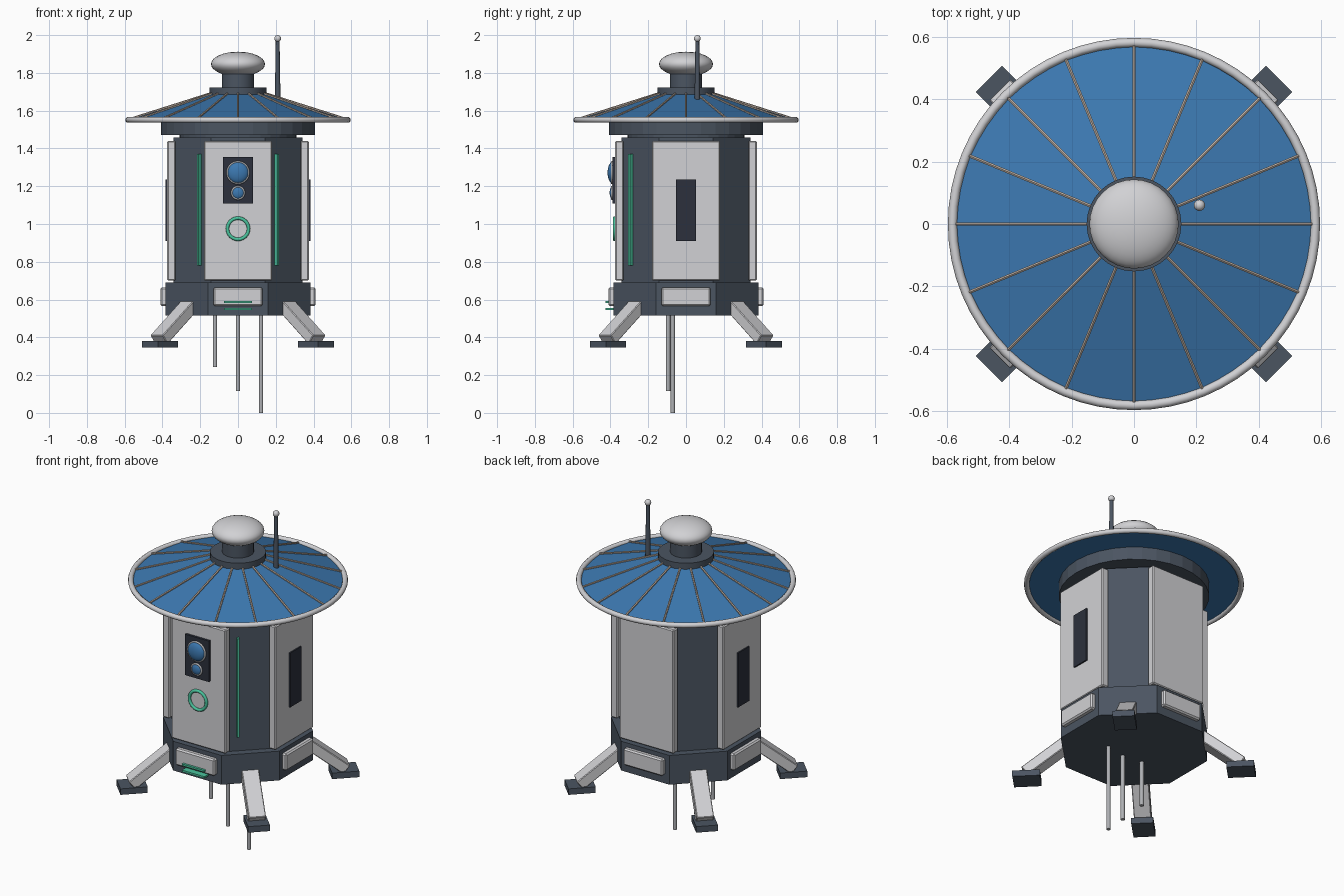
import bpy
from math import pi, sin, cos, radians, atan2, hypot
from mathutils import Vector

if "Cube" in bpy.data.objects:
    bpy.data.objects.remove(bpy.data.objects["Cube"])


def material(name, r, g, b):
    m = bpy.data.materials.new(name)
    m.use_nodes = True
    m.diffuse_color = (r, g, b, 1)
    m.node_tree.nodes["Principled BSDF"].inputs["Base Color"].default_value = (r, g, b, 1)
    return m


WHITE = material("light grey", 0.64, 0.64, 0.66)
SLATE = material("slate", 0.07, 0.09, 0.12)
DARK = material("dark glass", 0.025, 0.03, 0.045)
BLUE = material("solar blue", 0.045, 0.19, 0.44)
GREEN = material("mint green", 0.07, 0.55, 0.34)
TAN = material("warm metal", 0.50, 0.42, 0.36)
STEEL = material("steel", 0.42, 0.43, 0.45)


def finish(name, mat, smooth=False, bevel=0):
    ob = bpy.context.object
    ob.name = name
    ob.data.materials.append(mat)
    if smooth:
        bpy.ops.object.shade_smooth_by_angle(angle=radians(40))
    if bevel:
        mod = ob.modifiers.new("Bevel", "BEVEL")
        mod.width = bevel
        mod.segments = 1
    return ob


def box(name, mat, size, loc, rot=(0, 0, 0), bevel=0):
    bpy.ops.mesh.primitive_cube_add(size=1, location=loc, rotation=rot)
    bpy.context.object.scale = size
    bpy.ops.object.transform_apply(location=False, rotation=False, scale=True)
    return finish(name, mat, bevel=bevel)


def prism(name, mat, sides, r0, r1, z0, z1, xy=(0, 0), turn=0, smooth=False):
    """Upright prism or cone frustum between two heights."""
    bpy.ops.mesh.primitive_cone_add(vertices=sides, radius1=r0, radius2=r1, depth=z1 - z0,
                                    location=(*xy, (z0 + z1) / 2), rotation=(0, 0, turn))
    return finish(name, mat, smooth)


def ball(name, mat, size, loc):
    bpy.ops.mesh.primitive_uv_sphere_add(segments=32, ring_count=16, radius=1, location=loc)
    bpy.context.object.scale = size
    return finish(name, mat, True)


def ring(name, mat, major, minor, loc, rot=(0, 0, 0), steps=48):
    bpy.ops.mesh.primitive_torus_add(major_radius=major, minor_radius=minor, location=loc, rotation=rot,
                                     major_segments=steps, minor_segments=10)
    return finish(name, mat, True)


def rod(name, mat, a, b, r, sides=8):
    a, b = Vector(a), Vector(b)
    bpy.ops.mesh.primitive_cylinder_add(vertices=sides, radius=r, depth=(b - a).length, location=(a + b) / 2,
                                        rotation=(b - a).to_track_quat("Z", "Y").to_euler())
    return finish(name, mat, True)


# Octagonal hull and base, flat sides facing front
EIGHTH = pi / 8
octagon = 1 / cos(EIGHTH)
prism("base", SLATE, 8, 0.385 * octagon, 0.385 * octagon, 0.515, 0.69, turn=EIGHTH)
prism("hull", SLATE, 8, 0.342 * octagon, 0.342 * octagon, 0.68, 1.457, turn=EIGHTH)
prism("roof_neck", SLATE, 32, 0.31, 0.31, 1.45, 1.48)
prism("roof_collar", SLATE, 32, 0.408, 0.408, 1.472, 1.548)

# Four wall panels and base covers
for side, a in {"right": 0, "back": pi / 2, "left": pi, "front": -pi / 2}.items():
    d = Vector((cos(a), sin(a), 0))
    up = Vector((0, 0, 1))
    box(side + "_wall_panel", WHITE, (0.045, 0.36, 0.74), d * 0.3525 + up * 1.07, (0, 0, a), 0.006)
    box(side + "_base_cover", WHITE, (0.04, 0.26, 0.1), d * 0.391 + up * 0.615, (0, 0, a), 0.008)
    if side in ("right", "left"):
        box(side + "_window", DARK, (0.009, 0.105, 0.325), d * 0.3785 + up * 1.073, (0, 0, a))

# Four splayed legs with feet
for i in range(4):
    a = pi / 4 + i * pi / 2
    top, end = (0.33, 0.595), (0.592, 0.387)
    run, drop = end[0] - top[0], top[1] - end[1]
    mid = (top[0] + end[0]) / 2
    box("leg_%d" % (i + 1), WHITE, (hypot(run, drop), 0.095, 0.06),
        (mid * cos(a), mid * sin(a), (top[1] + end[1]) / 2), (0, atan2(drop, run), a), 0.004)
    box("foot_%d" % (i + 1), SLATE, (0.15, 0.12, 0.036),
        (0.583 * cos(a), 0.583 * sin(a), 0.363), (0, 0, a))

# Front instrument plate with two lenses
FACING = (pi / 2, 0, 0)
box("instrument_plate", DARK, (0.158, 0.016, 0.245), (0, -0.381, 1.232))
for name, z, r in (("upper", 1.272, 0.056), ("lower", 1.165, 0.032)):
    ball(name + "_lens", BLUE, (r, r * 0.45, r), (0, -0.39, z))
    ring(name + "_lens_ring", STEEL, r, 0.006, (0, -0.391, z), FACING, 32)

# Green trim
ring("signal_ring", GREEN, 0.056, 0.009, (0, -0.379, 0.975), FACING, 32)
for s, side in ((1, "right"), (-1, "left")):
    box(side + "_light_strip", GREEN, (0.012, 0.03, 0.59), (s * 0.203, -0.291, 1.075), (0, 0, s * pi / 4))
for i, z in enumerate((0.587, 0.55)):
    box("base_light_%d" % (i + 1), GREEN, (0.148, 0.04, 0.011), (0, -0.405, z))

# Solar roof: shallow cone, ribs and rim
prism("solar_roof", BLUE, 16, 0.58, 0.14, 1.55, 1.69, turn=0)
for i in range(16):
    a = i * EIGHTH
    rod("roof_rib_%d" % (i + 1), TAN, (0.15 * cos(a), 0.15 * sin(a), 1.69),
        (0.575 * cos(a), 0.575 * sin(a), 1.555), 0.006, 6)
ring("roof_rim", WHITE, 0.582, 0.015, (0, 0, 1.551), steps=64)

# Dome on top
prism("dome_flange", SLATE, 32, 0.152, 0.152, 1.683, 1.722, smooth=True)
prism("dome_neck", SLATE, 32, 0.086, 0.086, 1.71, 1.81, smooth=True)
ball("dome", WHITE, (0.143, 0.143, 0.065), (0, 0, 1.847))

# Antenna
prism("antenna", SLATE, 12, 0.015, 0.01, 1.66, 1.98, xy=(0.21, 0.06), smooth=True)
ball("antenna_tip", WHITE, (0.018, 0.018, 0.018), (0.21, 0.06, 1.982))

# Hanging sampling probes
for i, (x, y, z) in enumerate(((-0.122, -0.08, 0.243), (0, -0.095, 0.117), (0.122, -0.07, 0))):
    prism("probe_%d" % (i + 1), STEEL, 10, 0.012, 0.012, z, 0.53, xy=(x, y), smooth=True)
